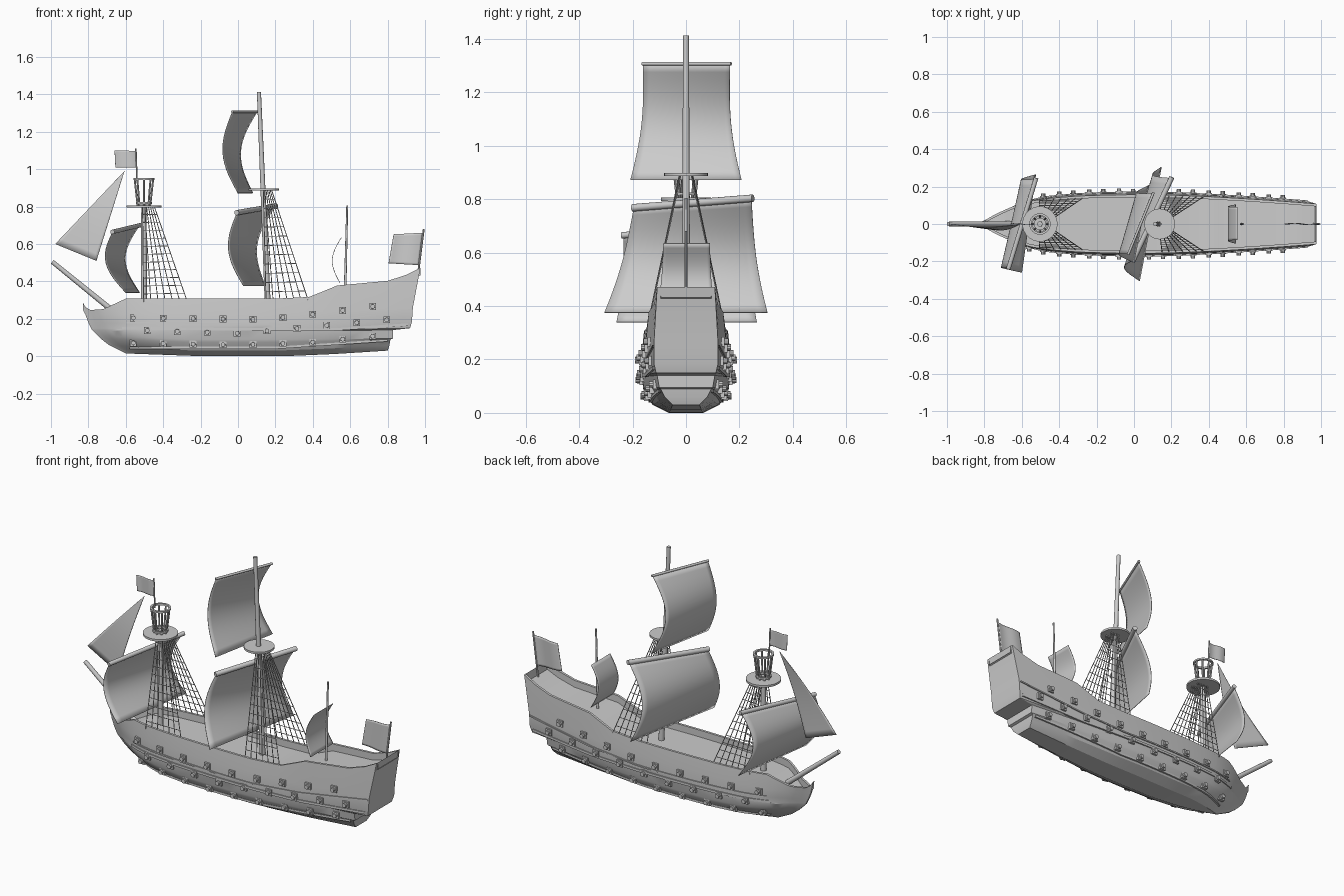
import bpy, bmesh, math
from mathutils import Vector as V
from mathutils.bvhtree import BVHTree

if "Cube" in bpy.data.objects:
    bpy.data.objects.remove(bpy.data.objects["Cube"])


def finish(name, bm, angle=35, normals=True):
    if normals:
        bmesh.ops.recalc_face_normals(bm, faces=bm.faces)
    me = bpy.data.meshes.new(name)
    bm.to_mesh(me)
    bm.free()
    ob = bpy.data.objects.new(name, me)
    bpy.context.collection.objects.link(ob)
    bpy.ops.object.select_all(action='DESELECT')
    ob.select_set(True)
    bpy.context.view_layer.objects.active = ob
    bpy.ops.object.shade_smooth_by_angle(angle=math.radians(angle))
    return ob


def rod(bm, a, b, r1, r2=None, n=12):
    a, b = V(a), V(b)
    d = b - a
    m = d.to_track_quat('Z', 'Y').to_matrix().to_4x4()
    m.translation = (a + b) / 2
    bmesh.ops.create_cone(bm, cap_ends=True, segments=n, radius1=r1,
                          radius2=r1 if r2 is None else r2, depth=d.length, matrix=m)


def rods(name, items, n=12):
    bm = bmesh.new()
    for it in items:
        rod(bm, *it, n=n)
    return finish(name, bm)


def interp(tab, x):
    if x <= tab[0][0]:
        return tab[0][1]
    for (x0, y0), (x1, y1) in zip(tab, tab[1:]):
        if x <= x1:
            return y0 + (y1 - y0) * (x - x0) / (x1 - x0)
    return tab[-1][1]


# Hull: lofted levels (bow x, stern x, bow z, mid z, stern z, mid half width, stern half width)
LEVELS = [(-.60, .80, .015, .0, .03, .065, .05), (-.69, .81, .06, .03, .06, .125, .08),
          (-.735, .815, .095, .075, .09, .155, .095), (-.75, .83, .11, .09, .095, .16, .10),
          (-.78, .83, .14, .135, .14, .166, .108), (-.785, .92, .15, .14, .15, .168, .112),
          (-.80, .93, .18, .17, .185, .168, .12), (-.815, .935, .22, .23, .26, .165, .12),
          (-.83, .975, 0, 0, 0, .157, .108)]
SHEER = [(-.83, .288), (-.815, .262), (-.79, .247), (-.72, .252), (-.60, .308), (.2, .308),
         (.38, .317), (.45, .345), (.53, .378), (.8, .403), (.9, .435), (.975, .472)]
WIDTH = [(0, .04), (.02, .14), (.05, .34), (.1, .6), (.15, .77), (.2, .87), (.3, .96), (.42, 1)]
STATIONS = [-.83, -.815, -.79, -.755, -.72, -.68, -.64, -.6, -.55, -.48, -.4, -.3, -.15,
            0, .1, .2, .29, .38, .45, .53, .6, .7, .8, .9, .975]
bm = bmesh.new()
rings = []
for s in STATIONS:
    u = (s + .83) / 1.805
    half = []
    for k, (xb, xs, zb, zm, zs, w, ws) in enumerate(LEVELS):
        x = xb + (xs - xb) * u
        z = interp(SHEER, x) if k == len(LEVELS) - 1 else interp(
            [(0, zb), (.3, zm), (.6, zm), (.8, zm * .6 + zs * .4), (1, zs)], u)
        t = max(0, (u - .5) / .5) ** 1.5
        half.append((x, interp(WIDTH, u) * (w + (ws - w) * t), z))
    x, y, z = half[-1]
    yi = max(y - .014, .002)
    half += [(x, yi, z), (x, yi, z - .04)]          # rail top and deck edge
    rings.append(([bm.verts.new((x, -y, z)) for x, y, z in half],
                  [bm.verts.new(p) for p in half]))
for (a, b), (c, d) in zip(rings, rings[1:]):
    for p, q in ((a, c), (b, d)):
        for k in range(len(a) - 1):
            bm.faces.new((p[k], q[k], q[k + 1], p[k + 1]))
    for k in (0, -1):
        bm.faces.new((a[k], b[k], d[k], c[k]))      # keel and deck
for a, b in (rings[0], rings[-1]):
    for k in range(len(LEVELS) - 1):
        bm.faces.new((a[k], b[k], b[k + 1], a[k + 1]))
bmesh.ops.recalc_face_normals(bm, faces=bm.faces)
tree = BVHTree.FromBMesh(bm)
finish("hull", bm, 25)


def side(x, z):
    hit = tree.ray_cast(V((x, -1, z)), V((0, 1, 0)))[0]
    return hit.y if hit else None


# Wales along both sides
def wale(name, x0, x1, tab, r):
    bm = bmesh.new()
    prev = None
    for i in range(33):
        x = x0 + (x1 - x0) * i / 32
        z = interp(tab, x)
        y = side(x, z)
        if y is None:
            continue
        row = [[bm.verts.new((x, sg * (y + dy), z + dz)) for dy, dz in
                ((.004, -r), (-.006, -r), (-.006, r), (.004, r))] for sg in (1, -1)]
        for p, q in zip(prev or [], row):
            for k in range(4):
                bm.faces.new((p[k], q[k], q[(k + 1) % 4], p[(k + 1) % 4]))
        prev = row
    finish(name, bm)


wale("lower_wale", -.58, .80, [(-.6, .045), (.2, .045), (.8, .085)], .006)
wale("middle_wale", -.62, .91, [(-.6, .15), (.2, .142), (.5, .142), (.92, .17)], .007)
wale("upper_wale", -.6, .93, [(-.6, .18), (.2, .17), (.5, .19), (.93, .25)], .004)

# Gun ports with barrels, three rows per side
bm = bmesh.new()
GUNS = [(-.56, [(-.6, .205), (.1, .197), (.25, .207), (.41, .225), (.72, .266)]),
        (-.485, [(-.5, .138), (0, .123), (.33, .15), (.8, .195)]),
        (-.56, [(-.6, .072), (0, .06), (.4, .075), (.72, .107)])]
for x0, tab in GUNS:
    for i in range(9):
        x = x0 + i * .16
        z = interp(tab, x)
        y = side(x, z)
        if y is None:
            continue
        for sg in (1, -1):
            r = bmesh.ops.create_cube(bm, size=1)
            for v in r['verts']:
                v.co = V((x + v.co.x * .036, sg * (y + v.co.y * .02), z + v.co.z * .036))
            rod(bm, (x, sg * y, z), (x, sg * (y - .024), z), .013, .012, n=10)
finish("gun_ports", bm)

# Masts, bowsprit and poles
rods("fore_mast", [((-.503, 0, .25), (-.503, 0, .82), .017, .014)])
rods("main_mast", [((.16, 0, .25), (.112, 0, 1.413), .016, .011)])
rods("mizzen_mast", [((.572, 0, .33), (.584, 0, .805), .007, .005)])
rods("bowsprit", [((-.66, 0, .235), (-.993, 0, .505), .015, .012)])
rods("fore_top_platform", [((-.503, 0, .794), (-.503, 0, .806), .094)], 32)
rods("main_top_platform", [((.137, 0, .886), (.137, 0, .898), .082)], 32)

# Lookout basket: slanted posts between two rings
bm = bmesh.new()
C = V((-.503, 0, 0))


def circ(r, z, k, n):
    a = 2 * math.pi * k / n
    return C + V((r * math.cos(a), r * math.sin(a), z))


for k in range(8):
    rod(bm, circ(.033, .8, k, 8), circ(.05, .95, k, 8), .005, n=8)
for r, z in ((.051, .948), (.036, .82)):
    q = [[bm.verts.new(circ(r + dr, z + dz, k, 24)) for dr, dz in
          ((-.006, -.005), (.006, -.005), (.006, .005), (-.006, .005))] for k in range(24)]
    for k in range(24):
        for j in range(4):
            bm.faces.new((q[k][j], q[(k + 1) % 24][j], q[(k + 1) % 24][(j + 1) % 4], q[k][(j + 1) % 4]))
finish("lookout_basket", bm)


# Cloth: grid between four corners, bellied along a direction
def cloth(name, tl, tr, bl, br, belly=(0, 0, 0), pinch=0, wave=0, n=14):
    tl, tr, bl, br, belly = map(V, (tl, tr, bl, br, belly))
    bm = bmesh.new()
    g = []
    for i in range(n + 1):
        t = i / n
        a, b = tl.lerp(bl, t), tr.lerp(br, t)
        f = math.sin(math.pi * t)
        w = (b - a) * pinch * f
        a, b = a + w, b - w
        g.append([bm.verts.new(a.lerp(b, j / n) + belly * f +
                               V((0, wave * math.sin(2 * math.pi * j / n), 0)))
                  for j in range(n + 1)])
    for p, q in zip(g, g[1:]):
        for j in range(n):
            bm.faces.new((p[j], p[j + 1], q[j + 1], q[j]))
    bmesh.ops.remove_doubles(bm, verts=bm.verts, dist=1e-5)
    ob = finish(name, bm)
    m = ob.modifiers.new("thickness", 'SOLIDIFY')
    m.thickness, m.offset = .003, 0


def square_sail(name, tl, tr, bl, br, belly, r, pinch=.025):
    cloth(name + "_sail", tl, tr, bl, br, (-belly, 0, 0), pinch)
    d = (V(tr) - V(tl)) * .012
    rods(name + "_yard", [(V(tl) - d, V(tr) + d, r)])


square_sail("fore", (-.67, -.235, .665), (-.525, .24, .70), (-.60, -.26, .34), (-.525, .265, .34), .075, .012)
square_sail("main_lower", (-.005, -.195, .768), (.2, .245, .803), (.03, -.305, .375), (.147, .305, .375), .068, .014)
square_sail("main_upper", (-.03, -.16, 1.307), (.103, .165, 1.307), (.0, -.208, .872), (.08, .208, .872), .072, .007, .05)
cloth("mizzen_sail", (.553, -.085, .635), (.553, .09, .635), (.545, -.105, .393), (.545, .105, .393), (-.045, 0, 0), .02)
cloth("jib_sail", (-.607, 0, .99), (-.607, 0, .99), (-.977, 0, .60), (-.757, -.03, .51), (0, -.015, 0))

# Flags
rods("fore_flag_pole", [((-.54, 0, .94), (-.546, 0, 1.11), .004)], 8)
cloth("fore_flag", (-.66, 0, 1.10), (-.546, 0, 1.098), (-.655, 0, 1.008), (-.542, 0, 1.008), wave=.004)
rods("stern_flag_pole", [((.96, 0, .42), (.993, 0, .68), .005)], 8)
cloth("stern_flag", (.832, 0, .652), (.987, 0, .66), (.805, 0, .497), (.966, 0, .487), wave=.004)


# Shrouds: fanned ropes with rungs on both sides
def shrouds(name, top0, top1, bot0, bot1, ropes=7, rungs=11):
    items = []
    for sg in (1, -1):
        t0, t1, b0, b1 = [V((p[0], sg * p[1], p[2])) for p in (top0, top1, bot0, bot1)]
        for i in range(ropes):
            f = i / (ropes - 1)
            items.append((t0.lerp(t1, f), b0.lerp(b1, f), .0025))
        for j in range(1, rungs + 1):
            f = j / (rungs + 1)
            items.append((t0.lerp(b0, f), t1.lerp(b1, f), .002))
    rods(name, items, 5)


shrouds("fore_shrouds", (-.51, .025, .8), (-.447, .02, .8), (-.505, .135, .29), (-.272, .14, .295))
shrouds("main_shrouds", (.135, .025, .888), (.18, .02, .888), (.15, .15, .295), (.375, .148, .3))
